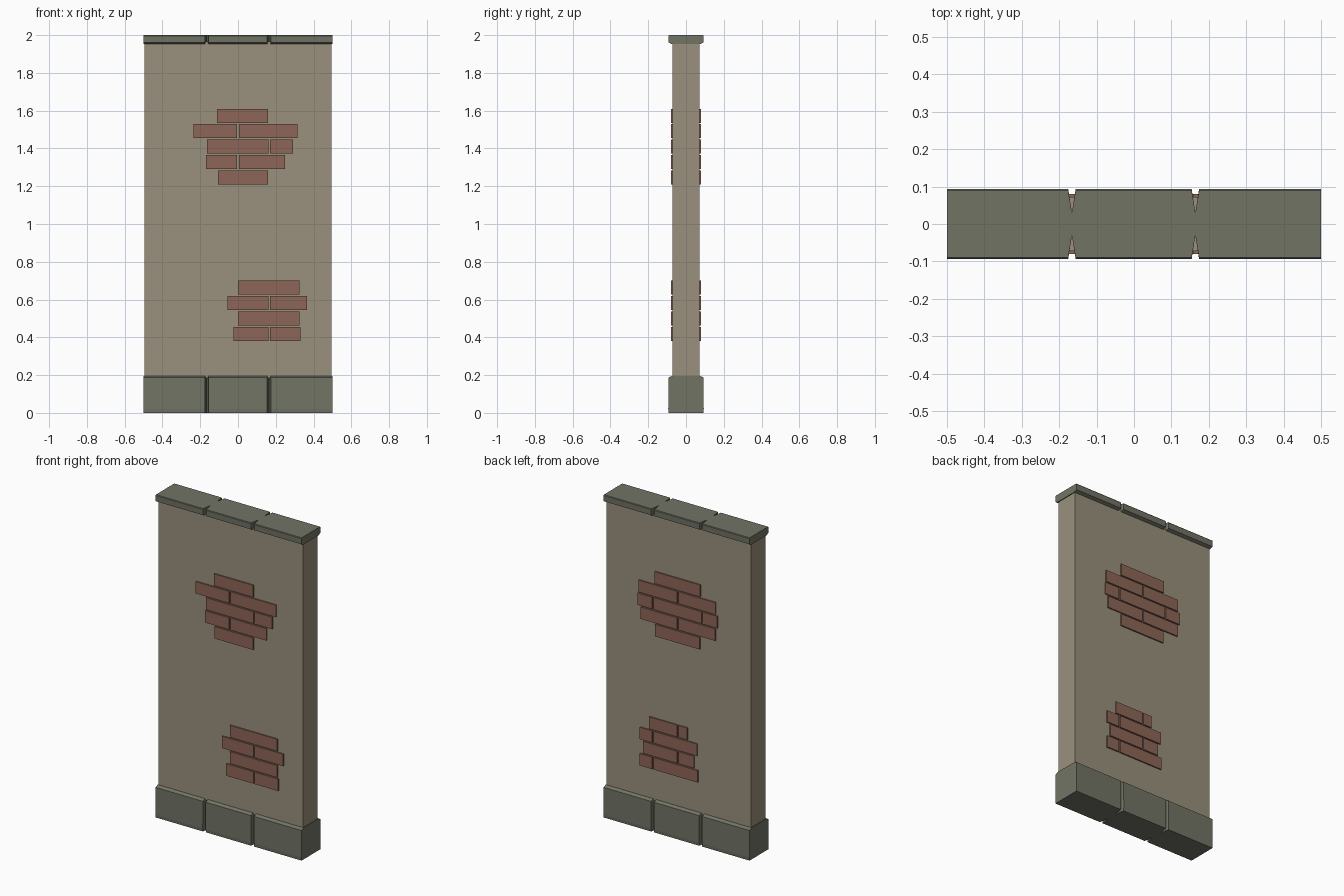
import bpy, bmesh

cube = bpy.data.objects.get("Cube")
if cube:
    bpy.data.objects.remove(cube)


def material(name, rgb):
    m = bpy.data.materials.new(name)
    m.use_nodes = True
    m.diffuse_color = (*rgb, 1)
    m.node_tree.nodes["Principled BSDF"].inputs["Base Color"].default_value = (*rgb, 1)
    return m


PLASTER = material("plaster", (0.32, 0.28, 0.2))
STONE = material("grey stone", (0.165, 0.175, 0.13))
BRICK = material("red brick", (0.27, 0.13, 0.095))


def finish(name, bm, mat):
    bmesh.ops.recalc_face_normals(bm, faces=bm.faces)
    me = bpy.data.meshes.new(name)
    bm.to_mesh(me)
    bm.free()
    me.materials.append(mat)
    ob = bpy.data.objects.new(name, me)
    bpy.context.collection.objects.link(ob)
    return ob


def add_box(bm, x0, x1, y0, y1, z0, z1):
    verts = bmesh.ops.create_cube(bm, size=1)["verts"]
    for v in verts:
        v.co.x = x1 if v.co.x > 0 else x0
        v.co.y = y1 if v.co.y > 0 else y0
        v.co.z = z1 if v.co.z > 0 else z0


# Plastered wall slab
WALL = 0.072
bm = bmesh.new()
add_box(bm, -0.495, 0.495, -WALL, WALL, 0.185, 1.965)
finish("wall", bm, PLASTER)


# Stones: plan outline with tapered joints, lofted through depth-and-height rings
def stone(name, x0, x1, rings, cut_left, cut_right):
    bm = bmesh.new()
    loops = []
    for depth, z in rings:
        a = x0 + 0.01 * cut_left
        b = x1 - 0.01 * cut_right
        plan = [(a, -depth), (b, -depth), (x1, -0.03), (x1, 0.03),
                (b, depth), (a, depth), (x0, 0.03), (x0, -0.03)]
        loops.append([bm.verts.new((x, y, z)) for x, y in plan])
    for low, high in zip(loops, loops[1:]):
        for i in range(8):
            j = (i + 1) % 8
            bm.faces.new((low[i], low[j], high[j], high[i]))
    bm.faces.new(loops[0])
    bm.faces.new(loops[-1])
    finish(name, bm, STONE)


JOINTS = (-0.5, -0.166, 0.164, 0.5)
BASE = [(0.092, 0), (0.094, 0.02), (0.093, 0.187), (0.073, 0.196)]
CAP = [(0.073, 1.952), (0.092, 1.96), (0.093, 1.996), (0.09, 2)]
for i, label in enumerate(("right", "middle", "left")):
    for part, rings in (("base_stone", BASE), ("cap_stone", CAP)):
        stone(f"{part}_{label}", JOINTS[i], JOINTS[i + 1], rings, i > 0, i < 2)


# Exposed bricks: each row lists the brick edges along x, from the top row down
def brick_patch(name, side, top, rows):
    bm = bmesh.new()
    for r, edges in enumerate(rows):
        z = top - r * 0.0815
        for k, (a, b) in enumerate(zip(edges, edges[1:])):
            x0 = a + (0.004 if k else 0)
            x1 = b - (0.004 if k < len(edges) - 2 else 0)
            y = sorted((side * (WALL - 0.01), side * (WALL + 0.008)))
            add_box(bm, x0, x1, *y, z - 0.074, z)
    finish(name, bm, BRICK)


brick_patch("front_upper_bricks", -1, 1.61, [
    (-0.11, 0.16), (-0.235, 0, 0.315), (-0.165, 0.165, 0.29),
    (-0.17, 0, 0.25), (-0.105, 0.16)])
brick_patch("front_lower_bricks", -1, 0.70, [
    (0, 0.325), (-0.055, 0.165, 0.365), (0, 0.325), (-0.025, 0.165, 0.33)])
brick_patch("back_upper_bricks", 1, 1.61, [
    (-0.152, 0.16), (-0.257, 0, 0.27), (-0.27, -0.165, 0.172, 0.275),
    (-0.255, 0, 0.255), (-0.15, 0.158)])
brick_patch("back_lower_bricks", 1, 0.70, [
    (-0.063, 0, 0.198), (-0.13, 0.172, 0.262), (-0.11, 0, 0.24),
    (-0.135, 0.172, 0.262)])
